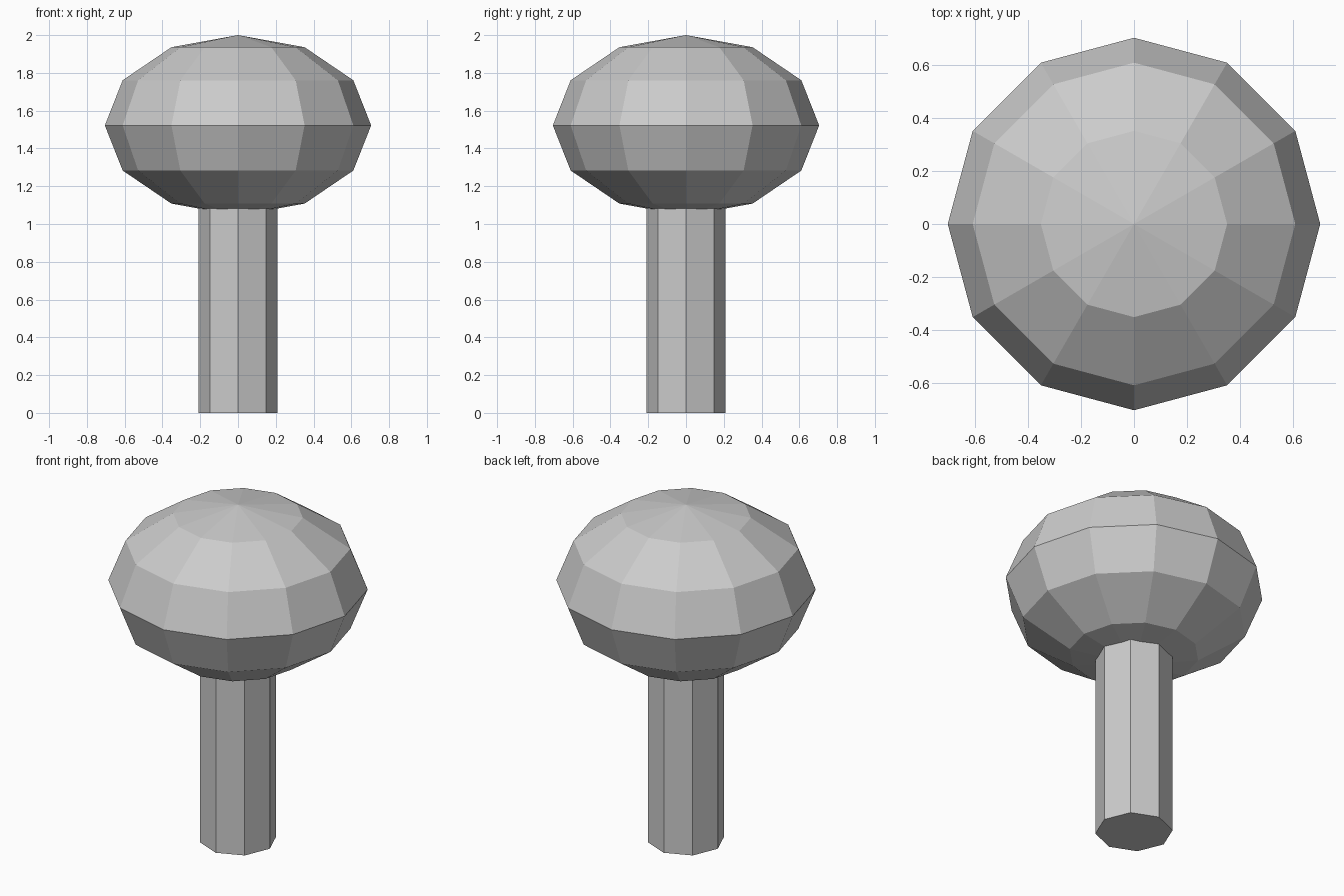
import bpy

if "Cube" in bpy.data.objects:
    bpy.data.objects.remove(bpy.data.objects["Cube"])

# Trunk: eight-sided post, running slightly into the crown
TRUNK_HEIGHT = 1.2
bpy.ops.mesh.primitive_cylinder_add(vertices=8, radius=0.21, depth=TRUNK_HEIGHT,
                                    location=(0, 0, TRUNK_HEIGHT / 2))
trunk = bpy.context.object
trunk.name = "trunk"

# Crown: flattened low-poly sphere with flat faces
bpy.ops.mesh.primitive_uv_sphere_add(segments=12, ring_count=6, radius=1,
                                     location=(0, 0, 1.522))
crown = bpy.context.object
crown.name = "crown"
crown.scale = (0.705, 0.705, 0.478)
bpy.ops.object.transform_apply(location=False, rotation=False, scale=True)
bpy.ops.object.shade_flat()
